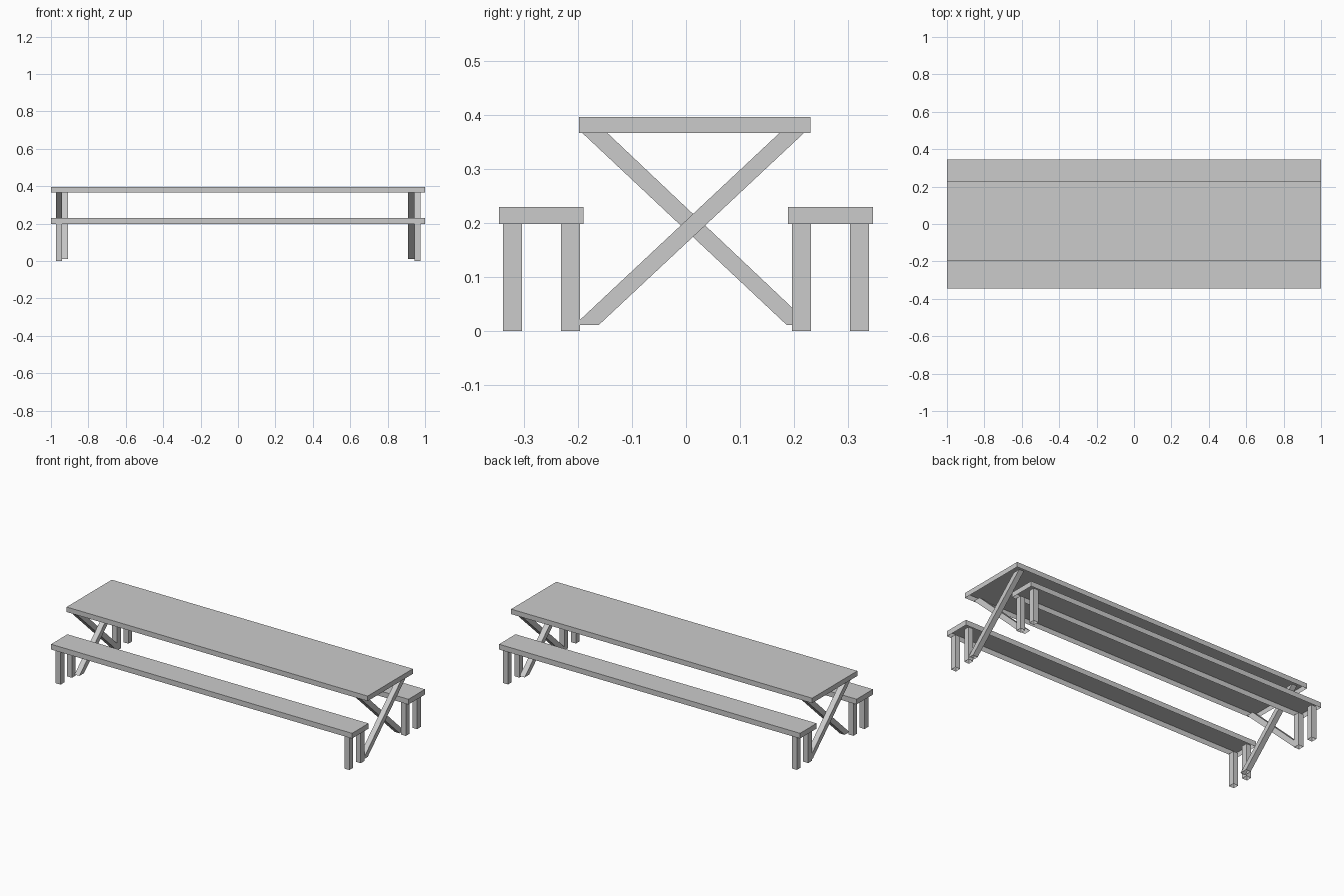
import bpy

if "Cube" in bpy.data.objects:
    bpy.data.objects.remove(bpy.data.objects["Cube"])


def bar(name, x, bottom, top, lid=True):
    """Bar spanning x, open below; bottom and top are (y0, y1, z), so it may lean in y."""
    verts = [(px, py, z) for y0, y1, z in (bottom, top)
             for px, py in ((x[0], y0), (x[1], y0), (x[1], y1), (x[0], y1))]
    faces = [(i, (i + 1) % 4, (i + 1) % 4 + 4, i + 4) for i in range(4)]
    if lid:
        faces.append((4, 5, 6, 7))
    mesh = bpy.data.meshes.new(name)
    mesh.from_pydata(verts, [], faces)
    obj = bpy.data.objects.new(name, mesh)
    bpy.context.collection.objects.link(obj)
    return obj


FULL = (-1, 1)
SEAT_Z, TOP_Z = 0.198, 0.3665

# Table top (hollow underneath)
bar("table_top", FULL, (-0.198, 0.231, TOP_Z), (-0.198, 0.231, 0.3965))

# Benches: hollow seat plank and four open-ended legs each
benches = {
    "front": ((-0.346, -0.190), (-0.339, -0.2315)),
    "back": ((0.189, 0.346), (0.1965, 0.304)),
}
for side, (seat, leg_ys) in benches.items():
    bar(side + "_bench_seat", FULL, (*seat, SEAT_Z), (*seat, 0.2295))
    for end, x in (("left", (-0.974, -0.941)), ("right", (0.945, 0.977))):
        for n, y in enumerate(leg_ys, 1):
            bar(f"{side}_bench_{end}_leg_{n}", x,
                (y, y + 0.035, 0), (y, y + 0.035, SEAT_Z), lid=False)

# Crossed table legs: two leaning bars side by side at each end
for end, x in (("left", -0.974), ("right", 0.910)):
    bar(f"table_{end}_cross_leg_1", (x, x + 0.033),
        (0.187, 0.231, 0.0105), (-0.192, -0.1455, TOP_Z), lid=False)
    bar(f"table_{end}_cross_leg_2", (x + 0.033, x + 0.065),
        (-0.207, -0.162, 0.0105), (0.173, 0.2185, TOP_Z), lid=False)
